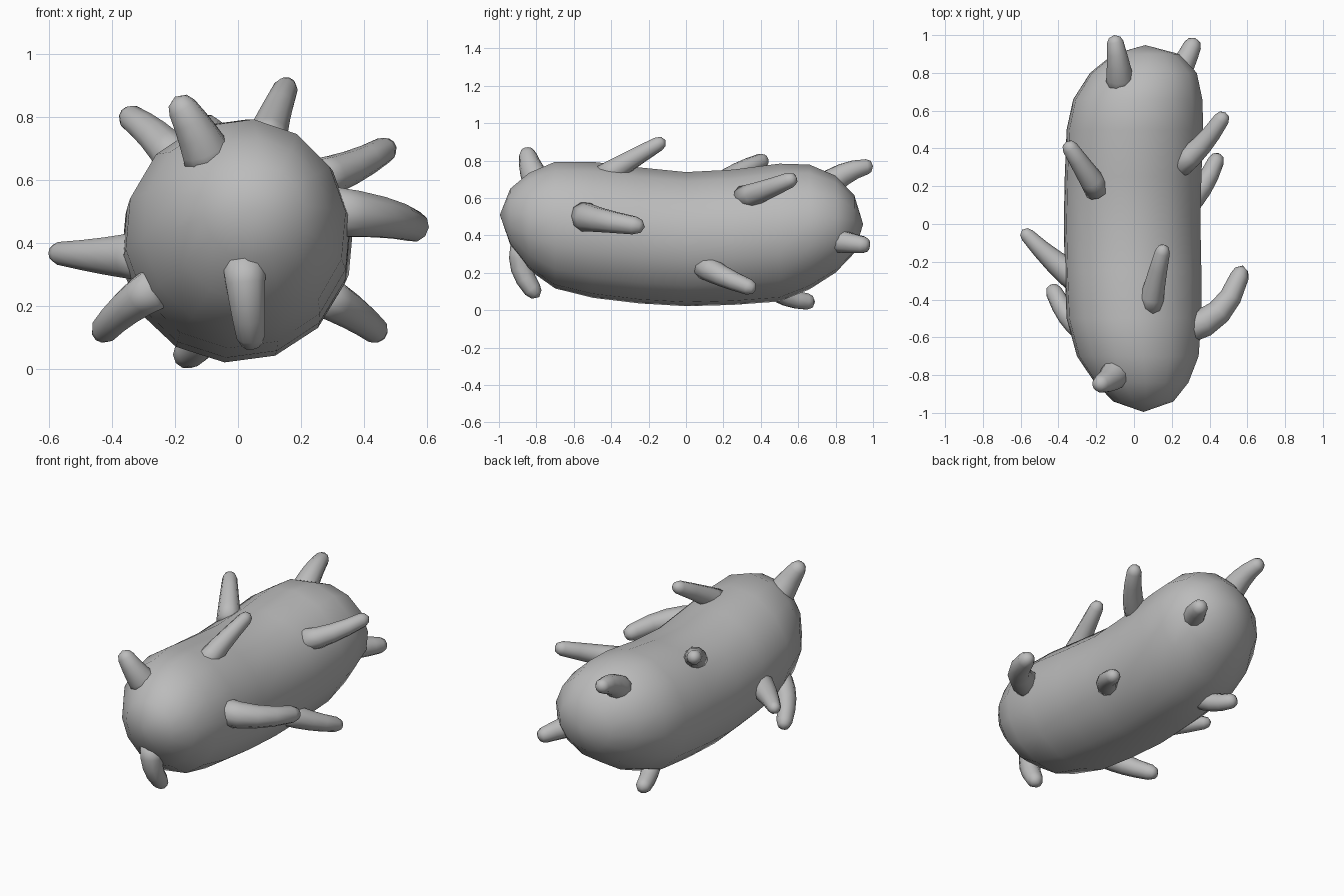
import bpy, bmesh, math
from mathutils import Vector

cube = bpy.data.objects.get("Cube")
if cube:
    bpy.data.objects.remove(cube, do_unlink=True)

grey = bpy.data.materials.new("soft grey")
grey.use_nodes = True
colour = (0.5, 0.5, 0.5, 1)
grey.diffuse_color = colour
grey.node_tree.nodes["Principled BSDF"].inputs["Base Color"].default_value = colour


def loft(name, start, rings, end):
    """Skin a row of rings, closing both ends in a single point."""
    bm = bmesh.new()
    loops = [[bm.verts.new(p) for p in ring] for ring in rings]
    first, last = bm.verts.new(start), bm.verts.new(end)
    n = len(loops[0])
    for i in range(n):
        j = (i + 1) % n
        bm.faces.new((first, loops[0][i], loops[0][j]))
        bm.faces.new((last, loops[-1][j], loops[-1][i]))
        for a, b in zip(loops, loops[1:]):
            bm.faces.new((a[i], b[i], b[j], a[j]))
    bmesh.ops.recalc_face_normals(bm, faces=bm.faces)
    for f in bm.faces:
        f.smooth = True
    mesh = bpy.data.meshes.new(name)
    bm.to_mesh(mesh)
    bm.free()
    mesh.materials.append(grey)
    obj = bpy.data.objects.new(name, mesh)
    bpy.context.collection.objects.link(obj)
    return obj


# Sagging capsule body: y, centre x, centre z, half width, half height
SECTIONS = [
    (-0.94, 0.05, 0.50, 0.16, 0.15), (-0.84, 0.04, 0.475, 0.25, 0.26),
    (-0.70, 0.02, 0.455, 0.325, 0.34), (-0.50, 0.00, 0.43, 0.36, 0.365),
    (-0.25, -0.005, 0.40, 0.365, 0.365), (0.00, -0.01, 0.38, 0.365, 0.36),
    (0.25, -0.005, 0.39, 0.365, 0.363), (0.50, 0.005, 0.415, 0.365, 0.37),
    (0.66, 0.02, 0.445, 0.345, 0.335), (0.80, 0.05, 0.46, 0.285, 0.26),
    (0.90, 0.065, 0.46, 0.175, 0.155),
]
SIDES = 14
body_rings = []
for y, cx, cz, rx, rz in SECTIONS:
    angles = [2 * math.pi * (k + 0.3) / SIDES for k in range(SIDES)]
    body_rings.append([(cx + rx * math.cos(a), y, cz + rz * math.sin(a)) for a in angles])
loft("body", (0.05, -0.995, 0.51), body_rings, (0.06, 0.947, 0.46))


def tentacle(name, root, bend, tip, r0, r1, sides=10):
    """Tapered, slightly curved feeler with a rounded tip."""
    root, bend, tip = Vector(root), Vector(bend), Vector(tip)
    chord = (tip - root).normalized()
    length = (tip - root).length
    # Control point that makes the curve pass through the bend
    ctrl = 2 * bend - (root + tip) / 2
    turn = chord.to_track_quat('Z', 'Y')
    cap = 1 - 0.9 * r1 / length
    stations = [(t * cap, r0 + (r1 - r0) * t) for t in (0, 0.25, 0.5, 0.75, 1)]
    stations.append((cap + (1 - cap) * 0.65, r1 * 0.72))
    rings = []
    for t, r in stations:
        centre = root * (1 - t) ** 2 + ctrl * 2 * t * (1 - t) + tip * t * t
        tangent = ((ctrl - root) * (1 - t) + (tip - ctrl) * t).normalized()
        q = chord.rotation_difference(tangent) @ turn
        ring = []
        for k in range(sides):
            a = 2 * math.pi * k / sides
            ring.append(centre + q @ Vector((r * math.cos(a), r * math.sin(a), 0)))
        rings.append(ring)
    start = root - (ctrl - root).normalized() * r0 * 0.4
    loft(name, start, rings, tip)


# Feelers: name, root, bend, tip, root radius, tip radius
FEELERS = [
    ("front_top", (-.09, -.78, .66), (-.14, -.83, .765), (-.20, -.85, .865), .085, .048),
    ("front_lower", (.02, -.87, .33), (.03, -.87, .20), (.045, -.785, .07), .072, .048),
    ("left_front", (.28, -.55, .50), (.465, -.45, .48), (.575, -.22, .445), .085, .05),
    ("left_back_upper", (.24, .31, .60), (.37, .43, .645), (.485, .59, .71), .068, .042),
    ("top_middle", (.085, -.44, .71), (.115, -.30, .80), (.16, -.11, .91), .07, .04),
    ("right_back_upper", (-.19, .18, .66), (-.27, .30, .745), (-.36, .435, .81), .07, .042),
    ("right_middle", (-.28, -.30, .36), (-.43, -.19, .36), (-.592, -.03, .37), .085, .038),
    ("right_front_lower", (-.26, -.56, .26), (-.36, -.47, .19), (-.44, -.32, .105), .07, .045),
    ("back_under", (-.09, .45, .13), (-.135, .56, .065), (-.175, .69, .045), .06, .045),
    ("left_back_lower", (.26, .09, .24), (.37, .21, .175), (.45, .375, .11), .07, .043),
    ("back_lower", (.21, .76, .38), (.275, .87, .36), (.325, .985, .345), .072, .047),
    ("back_top", (-.07, .72, .64), (-.085, .86, .735), (-.105, 1.0, .77), .08, .043),
]
for label, *spec in FEELERS:
    tentacle(label + "_feeler", *spec)
